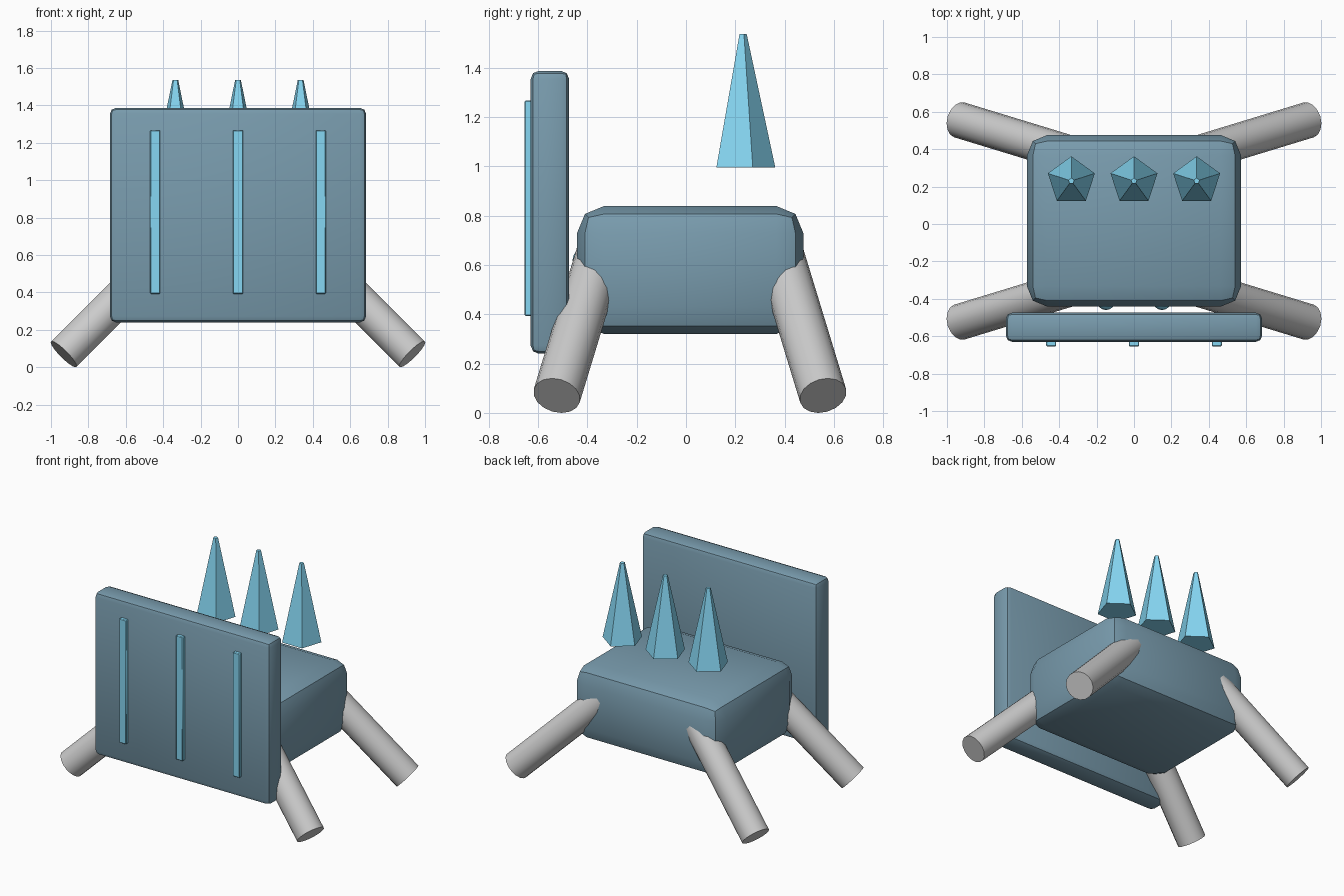
import bpy
import math
from mathutils import Vector

if "Cube" in bpy.data.objects:
    bpy.data.objects.remove(bpy.data.objects["Cube"])


def material(name, color):
    m = bpy.data.materials.new(name)
    m.diffuse_color = (*color, 1)
    m.use_nodes = True
    m.node_tree.nodes["Principled BSDF"].inputs["Base Color"].default_value = m.diffuse_color
    return m


steel = material("steel_blue", (0.19, 0.33, 0.42))
ice = material("ice_blue", (0.24, 0.68, 0.90))


def finish(name, mat=None, smooth=False):
    ob = bpy.context.object
    ob.name = name
    if mat:
        ob.data.materials.append(mat)
    if smooth:
        bpy.ops.object.shade_smooth_by_angle(angle=math.radians(40))
    return ob


def box(name, lo, hi, bevel, segments, mat):
    lo, hi = Vector(lo), Vector(hi)
    bpy.ops.mesh.primitive_cube_add(size=1, location=(lo + hi) / 2)
    ob = bpy.context.object
    ob.scale = hi - lo
    bpy.ops.object.transform_apply(location=False, rotation=False, scale=True)
    mod = ob.modifiers.new("bevel", "BEVEL")
    mod.width = bevel
    mod.segments = segments
    bpy.ops.object.modifier_apply(modifier="bevel")
    return finish(name, mat, True)


def rod(name, a, b, radius):
    a, b = Vector(a), Vector(b)
    bpy.ops.mesh.primitive_cylinder_add(vertices=16, radius=radius,
                                        depth=(b - a).length, location=(a + b) / 2)
    bpy.context.object.rotation_euler = (b - a).to_track_quat("Z", "Y").to_euler()
    return finish(name, None, True)


# Rounded body and the big shield in front of it
box("body", (-0.573, -0.442, 0.32), (0.573, 0.476, 0.839), 0.11, 2, steel)
box("shield", (-0.685, -0.63, 0.24), (0.685, -0.474, 1.387), 0.033, 2, steel)

# Raised strips on the shield
for i in (-1, 0, 1):
    box(f"shield_strip_{i + 2}", (i * 0.443 - 0.027, -0.654, 0.393),
        (i * 0.443 + 0.027, -0.626, 1.267), 0.004, 1, ice)

# Four splayed legs
for side, sx in (("left", -1), ("right", 1)):
    for end, sy in (("front", -1), ("back", 1)):
        foot = Vector((sx * 0.932, 0.016 + sy * 0.54, 0.07))
        rod(f"{end}_{side}_leg", foot,
            foot + 0.6 * Vector((-sx, -sy * 0.305, 1)), 0.097)

# Five-sided spikes hovering over the back
for i in (-1, 0, 1):
    bpy.ops.mesh.primitive_cone_add(vertices=5, radius1=0.132, radius2=0.016,
                                    depth=0.541, location=(i * 0.335, 0.23, 1.266))
    finish(f"spike_{i + 2}", ice)

# Small eyes set into the body front, behind the shield
for side, sx in (("left", -1), ("right", 1)):
    bpy.ops.mesh.primitive_uv_sphere_add(segments=16, ring_count=8, radius=0.05,
                                         location=(sx * 0.15, -0.41, 0.62))
    finish(f"{side}_eye", ice, True)
